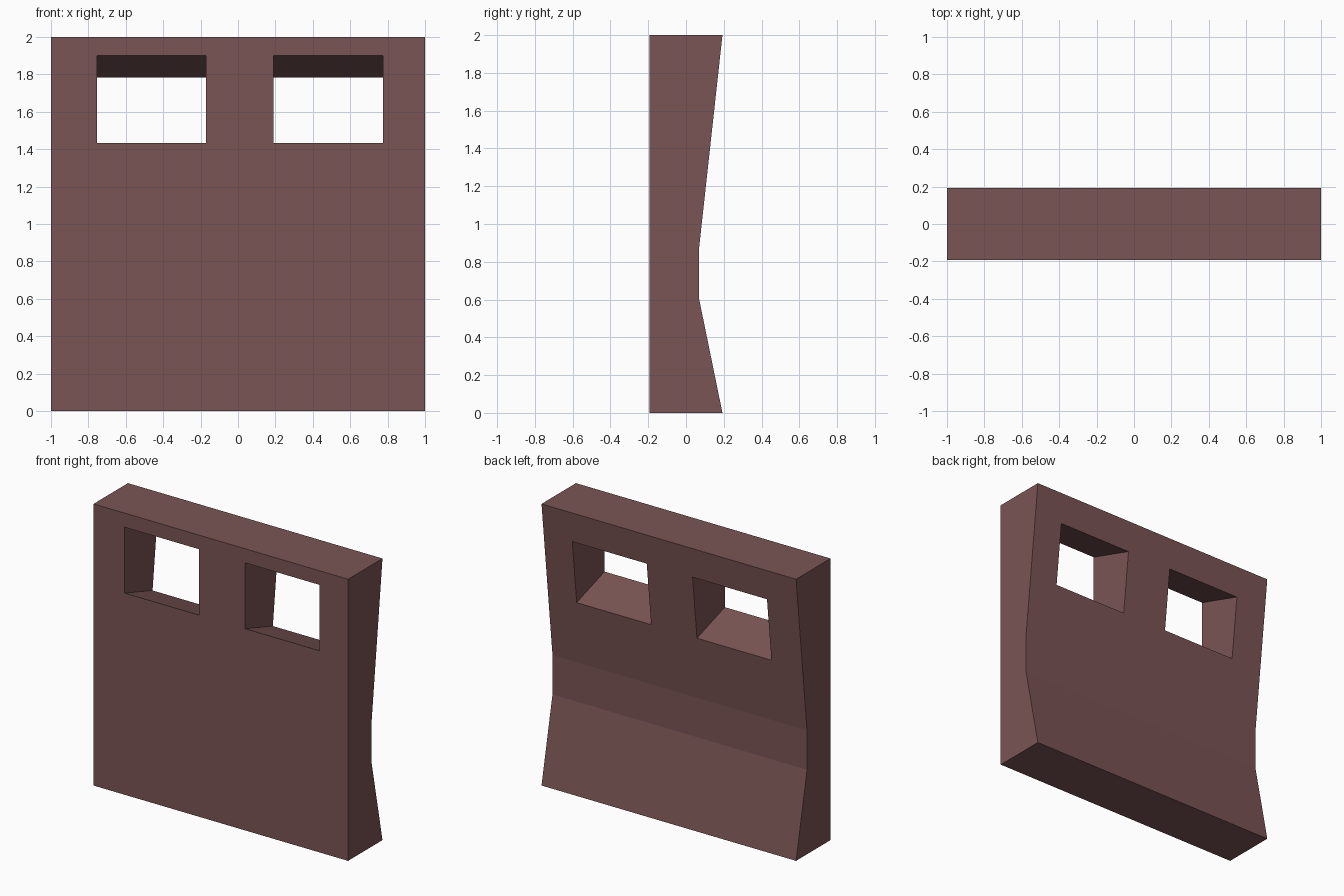
import bpy
import bmesh

if "Cube" in bpy.data.objects:
    bpy.data.objects.remove(bpy.data.objects["Cube"])

HALF_DEPTH = 0.193
SLOPE = -0.322  # the window tunnels drop towards the back


def prism(name, profile, x0, x1, material):
    """Extrude a (y, z) profile along x."""
    bm = bmesh.new()
    face = bm.faces.new([bm.verts.new((x0, y, z)) for y, z in profile])
    ext = bmesh.ops.extrude_face_region(bm, geom=[face])
    verts = [v for v in ext["geom"] if isinstance(v, bmesh.types.BMVert)]
    bmesh.ops.translate(bm, verts=verts, vec=(x1 - x0, 0, 0))
    bmesh.ops.recalc_face_normals(bm, faces=bm.faces)
    mesh = bpy.data.meshes.new(name)
    bm.to_mesh(mesh)
    bm.free()
    mesh.materials.append(material)
    obj = bpy.data.objects.new(name, mesh)
    bpy.context.collection.objects.link(obj)
    return obj


brown = bpy.data.materials.new("reddish brown")
brown.diffuse_color = (0.195, 0.089, 0.089, 1)
brown.use_nodes = True
brown.node_tree.nodes["Principled BSDF"].inputs["Base Color"].default_value = brown.diffuse_color

# Wall panel: flat front, back pinched in around the middle
d = HALF_DEPTH
wall = prism("wall_panel",
             [(-d, 0), (d, 0), (0.07, 0.60), (0.07, 0.88), (d, 2), (-d, 2)],
             -1, 1, brown)

# Two sloping window openings
y0, y1 = -0.4, 0.4


def sloped(y, z):
    return (y, z + SLOPE * (y + d))


opening = [sloped(y0, 1.432), sloped(y1, 1.432), sloped(y1, 1.90), sloped(y0, 1.90)]
for side, x0, x1 in (("left", -0.755, -0.17), ("right", 0.19, 0.775)):
    cutter = prism(side + "_window_cutter", opening, x0, x1, brown)
    cutter.hide_render = True
    cutter.display_type = 'WIRE'
    cut = wall.modifiers.new(side + "_window", 'BOOLEAN')
    cut.operation = 'DIFFERENCE'
    cut.solver = 'EXACT'
    cut.object = cutter
